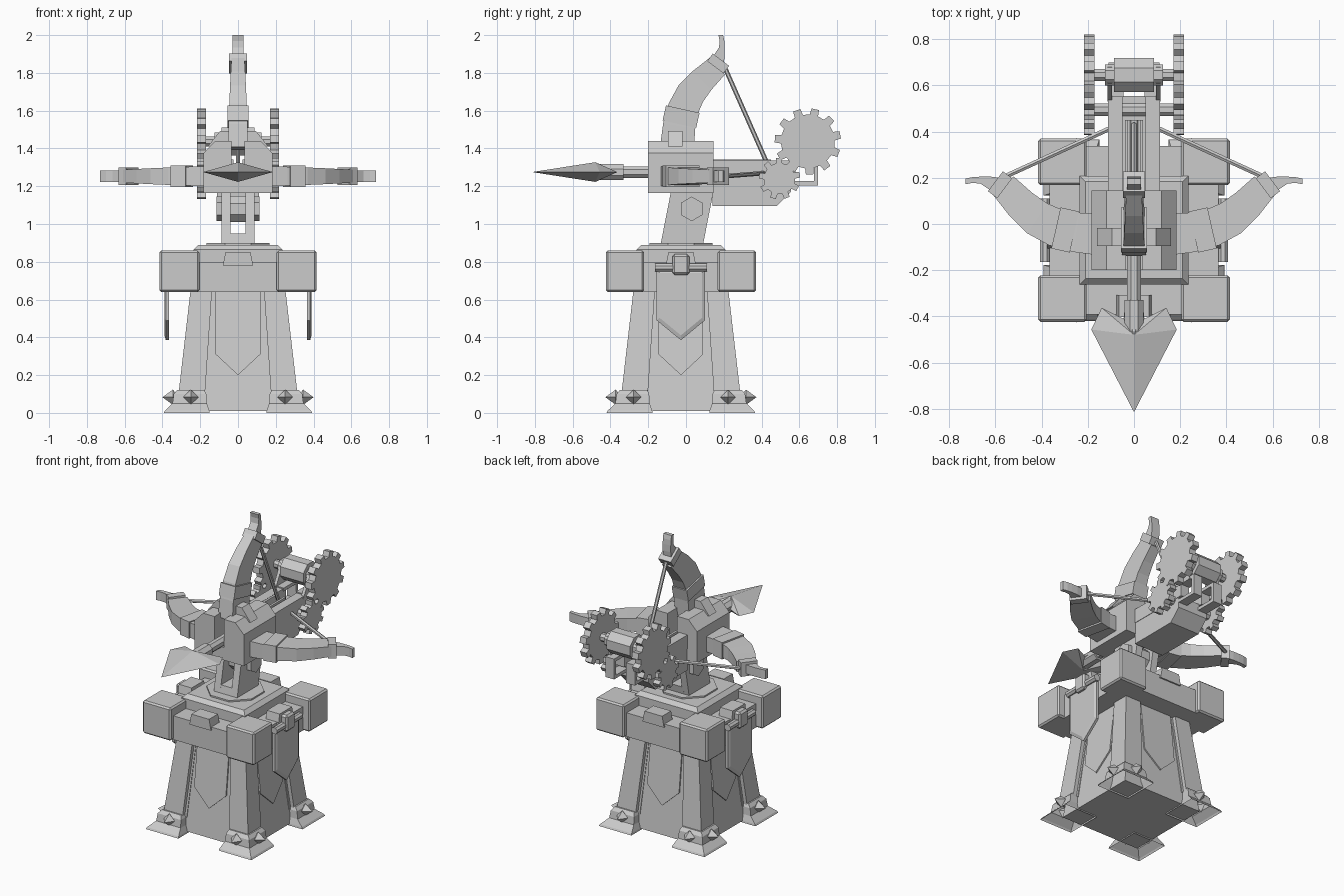
import bpy, bmesh, math
from mathutils import Vector

if "Cube" in bpy.data.objects:
    bpy.data.objects.remove(bpy.data.objects["Cube"])

grey = bpy.data.materials.new("plain_grey")
grey.diffuse_color = (0.6, 0.6, 0.6, 1)
grey.use_nodes = True
grey.node_tree.nodes["Principled BSDF"].inputs["Base Color"].default_value = grey.diffuse_color
CY = -0.027  # tower centre in y


def make(name, verts, faces):
    me = bpy.data.meshes.new(name)
    me.from_pydata([tuple(v) for v in verts], [], faces)
    bm = bmesh.new()
    bm.from_mesh(me)
    bmesh.ops.recalc_face_normals(bm, faces=bm.faces)
    bm.to_mesh(me)
    bm.free()
    me.materials.append(grey)
    ob = bpy.data.objects.new(name, me)
    bpy.context.collection.objects.link(ob)
    return ob


def loft(name, rings, caps=(True, True)):
    """Skin a list of equal sized rings."""
    n = len(rings[0])
    faces = [(k*n+i, k*n+(i+1) % n, (k+1)*n+(i+1) % n, (k+1)*n+i)
             for k in range(len(rings)-1) for i in range(n)]
    if caps[0]:
        faces.append(tuple(range(n)))
    if caps[1]:
        faces.append(tuple(range((len(rings)-1)*n, len(rings)*n)))
    return make(name, [v for r in rings for v in r], faces)


def rect(x0, x1, y0, y1, z):
    return [(x0, y0, z), (x1, y0, z), (x1, y1, z), (x0, y1, z)]


def box(name, x0, x1, y0, y1, z0, z1, bevel=0, open_bottom=False):
    ob = loft(name, [rect(x0, x1, y0, y1, z0), rect(x0, x1, y0, y1, z1)], (not open_bottom, True))
    if bevel:
        m = ob.modifiers.new("soft_edges", 'BEVEL')
        m.width, m.segments = bevel, 1
    return ob


def prism_x(name, yz, x0, x1):
    return loft(name, [[(x, y, z) for y, z in yz] for x in (x0, x1)])


def prism_y(name, xz, y0, y1):
    return loft(name, [[(x, y, z) for x, z in xz] for y in (y0, y1)])


def rod(name, a, b, r, n=8):
    a, b = Vector(a), Vector(b)
    q = (b-a).to_track_quat('Z', 'Y')
    ring = [q @ Vector((r*math.cos(t), r*math.sin(t), 0))
            for t in [(i+0.5)*math.tau/n for i in range(n)]]
    return loft(name, [[a+p for p in ring], [b+p for p in ring]])


def quarter(fn):
    """Run fn once per tower side with a turn about the tower axis."""
    for k in range(4):
        c, s = [(1, 0), (0, 1), (-1, 0), (0, -1)][k]
        fn(lambda p: (c*p[0]-s*p[1], CY+s*p[0]+c*p[1], p[2]), k)


# --- tower body
loft("tower_wall", [rect(-h, h, CY-h, CY+h, z) for h, z in ((0.295, 0.01), (0.222, 0.66))])


def tower_side(t, k):
    # wall pennant, following the slope of the wall
    wall = lambda z: -(0.295 - 0.073*(z-0.01)/0.65)
    out = [(-0.118, 0.66), (0.118, 0.66), (0.118, 0.31), (0, 0.2), (-0.118, 0.31)]
    loft("wall_pennant", [[t((x, wall(z)-d, z)) for x, z in out] for d in (-0.01, 0.009)])
    # corner leg with foot
    leg = [(0.175, 0.315, 0.10), (0.137, 0.25, 0.66)]
    sq = lambda a, b, z: [t((a, -a, z)), t((b, -a, z)), t((b, -b, z)), t((a, -b, z))]
    loft("leg", [sq(*s) for s in leg])
    loft("leg_inner_edge", [sq(0.16, 0.29, 0.1), sq(0.125, 0.225, 0.66)])
    loft("foot", [sq(0.15, 0.393, 0), sq(0.152, 0.387, 0.012), sq(0.165, 0.347, 0.05),
                  sq(0.168, 0.34, 0.10), sq(0.178, 0.322, 0.122)], (False, True))
    # foot studs on the two outer faces
    for flip in (False, True):
        f = (lambda p: t((-p[1], -p[0], p[2]))) if flip else t
        c, z, r = 0.25, 0.083, 0.04
        v = [(c-r, -0.345, z), (c, -0.345, z+r), (c+r, -0.345, z), (c, -0.345, z-r),
             (c, -0.40, z), (c, -0.31, z)]
        make("foot_stud", [f(p) for p in v],
             [(i, (i+1) % 4, e) for i in range(4) for e in (4, 5)])
    # parapet beam, merlon and corner steps
    bar = lambda n, x0, x1, y0, y1, z0, z1, sl=0: loft(n, [
        [t((x0, y0, z0)), t((x1, y0, z0)), t((x1, y1, z0)), t((x0, y1, z0))],
        [t((x0+sl, y0, z1)), t((x1-sl, y0, z1)), t((x1-sl, y1, z1)), t((x0+sl, y1, z1))]])
    bar("parapet_beam", -0.25, 0.25, -0.365, -0.22, 0.64, 0.80)
    bar("merlon", -0.08, 0.08, -0.375, -0.28, 0.78, 0.853, 0.014)


quarter(tower_side)
for sx in (-1, 1):
    for sy in (-1, 1):
        xs = sorted((sx*0.205, sx*0.415))
        ys = sorted((CY+sy*0.195, CY+sy*0.397))
        box("corner_block", *xs, *ys, 0.64, 0.86, 0.01)

# --- platform and turntable
box("platform_floor", -0.33, 0.33, CY-0.33, CY+0.33, 0.65, 0.79)
loft("platform_step", [rect(-h, h, CY-h, CY+h, z) for h, z in ((0.235, 0.78), (0.235, 0.865), (0.21, 0.89))])
rod("turntable", (0, CY, 0.88), (0, CY, 0.9), 0.18, 8)

# --- hanging shields on both flanks
for s in (-1, 1):
    pts = [(-0.155, 0.76), (0.10, 0.76), (0.10, 0.49), (CY, 0.385), (-0.155, 0.49)]
    inner = [(CY+(y-CY)*0.88, 0.6+(z-0.6)*0.88) for y, z in pts]
    loft("hanging_shield", [[(s*0.365, y, z) for y, z in pts], [(s*0.382, y, z) for y, z in pts],
                            [(s*0.39, y, z) for y, z in inner]])
    rod("shield_roll", (s*0.385, -0.165, 0.77), (s*0.385, 0.11, 0.77), 0.023, 8)
    box("shield_clip", *sorted((s*0.34, s*0.415)), CY-0.045, CY+0.045, 0.73, 0.84, 0.012)

# --- leaning fork that carries the weapon
lean = lambda z: (z-0.89)*0.2
for s in (-1, 1):
    prism_x("fork_plate", [(-0.135, 0.89), (0.09, 0.89), (0.147, 1.18), (-0.078, 1.18)], s*0.04, s*0.087)
    rod("pivot_nut", (s*0.08, 0.03, 1.08), (s*0.115, 0.03, 1.08), 0.065, 6)
prism_x("fork_foot", [(-0.135, 0.89), (0.09, 0.89), (0.102, 0.95), (-0.123, 0.95)], -0.05, 0.05)
rod("pivot_axle", (-0.05, 0.03, 1.08), (0.05, 0.03, 1.08), 0.075, 8)

# --- head block with chamfered top and central groove
half = [(0.035, 1.25), (0.035, 1.44), (0.12, 1.44), (0.183, 1.375), (0.183, 1.165)]
prism_y("head_block", half + [(-x, z) for x, z in reversed(half)], -0.2, 0.145)
prism_y("head_strap", [(-0.16, 1.41), (-0.095, 1.493), (0.095, 1.493), (0.16, 1.41)], -0.095, -0.018)

# --- three bow arms: one upright, one each side
line = [(0.13, -0.048, 0.09, 0.054), (0.25, -0.036, 0.086, 0.05), (0.34, -0.015, 0.082, 0.046),
        (0.42, 0.025, 0.078, 0.042), (0.49, 0.085, 0.07, 0.038), (0.565, 0.165, 0.06, 0.034)]


def section(p, d, h, w):
    n = Vector((-d[1], d[0])).normalized()
    return [(p[0]+n[0]*a*h, p[1]+n[1]*a*h, b*w) for a, b in ((1, 1), (1, -1), (-1, -1), (-1, 1))]


maps = {"upper": lambda p: (p[2], p[1], 1.27+p[0]),
        "right": lambda p: (p[0], p[1], 1.253+p[2]),
        "left": lambda p: (-p[0], p[1], 1.253+p[2])}
for side, f in maps.items():
    rings = []
    for i, (r, y, h, w) in enumerate(line):
        a, b = line[max(i-1, 0)], line[min(i+1, 5)]
        rings.append([f(p) for p in section((r, y), (b[0]-a[0], b[1]-a[1]), h, w)])
    loft(side + "_bow_arm", rings)
    for n, a, b, h, w in (("arm_band", (0.258, -0.035), (0.338, -0.017), 0.091, 0.056),
                          ("tip_band", (0.56, 0.155), (0.6, 0.185), 0.054, 0.047)):
        d = (b[0]-a[0], b[1]-a[1])
        loft(side + "_" + n, [[f(p) for p in section(q, d, h, w)] for q in (a, b)])
    tip = [(0.58, 0.125, 0.2), (0.62, 0.145, 0.205), (0.665, 0.175, 0.205), (0.70, 0.178, 0.203), (0.73, 0.172, 0.196)]
    loft(side + "_bow_tip", [[f(p) for p in ((r, a, w), (r, b, w), (r, b, -w), (r, a, -w))]
                             for r, a, b in tip for w in (0.03,)])
    end = (0, 0.43, 1.32) if side == "upper" else (math.copysign(0.08, f((1, 0, 0))[0]), 0.425, 1.27)
    rod(side + "_bow_string", f((0.56, 0.205, 0)), end, 0.012, 6)

# --- bolt: shaft, collar and broad head
rod("bolt_shaft", (0, -0.45, 1.275), (0, 0.45, 1.275), 0.033, 8)
rod("bolt_collar", (0, -0.48, 1.275), (0, -0.33, 1.275), 0.045, 8)
edge = [(0.185, -0.457), (0.14, -0.363), (0.045, -0.41), (0.04, -0.36)]
edge = [(0, -0.815)] + edge + [(-x, y) for x, y in reversed(edge)]
n = len(edge)
make("bolt_head", [(x, y, 1.275) for x, y in edge] + [(0, -0.48, 1.327), (0, -0.48, 1.223)],
     [(i, (i+1) % n, n+k) for i in range(n) for k in (0, 1)])

# --- stock behind the head with its rails
prism_x("stock", [(0.14, 1.25), (0.14, 1.095), (0.48, 1.095), (0.555, 1.17), (0.555, 1.25)], -0.11, 0.11)
box("bolt_groove_bed", -0.04, 0.04, 0.14, 0.45, 1.24, 1.30)
for s in (-1, 1):
    box("stock_rail", *sorted((s*0.05, s*0.113)), 0.14, 0.58, 1.24, 1.335)
    box("string_guide", *sorted((s*0.025, s*0.04)), 0.14, 0.45, 1.29, 1.342)
    # open loop at the tail
    xs = sorted((s*0.045, s*0.11))
    for z in (1.205, 1.32):
        box("tail_loop_bar", *xs, 0.55, 0.70, z, z+0.022)
    box("tail_loop_end", *xs, 0.678, 0.70, 1.205, 1.342)
    # roller bracket
    prism_x("roller_bracket", [(0.53, 1.32), (0.66, 1.32), (0.68, 1.47), (0.61, 1.47)], s*0.095, s*0.115)


# --- winch gears and roller
def gear(name, y, z, r0, r1, teeth, x0, x1):
    pts = []
    for i in range(teeth):
        for k, r in ((-0.28, r0), (-0.2, r1), (0.2, r1), (0.28, r0)):
            a = (i+k)*math.tau/teeth + 0.2
            pts.append((y+r*math.cos(a), z+r*math.sin(a)))
    prism_x(name, pts, x0, x1)


for s in (-1, 1):
    gear("large_gear", 0.645, 1.437, 0.143, 0.176, 11, s*0.17, s*0.217)
    gear("small_gear", 0.495, 1.24, 0.083, 0.11, 9, s*0.17, s*0.217)
    rod("roller_flange", (s*0.08, 0.645, 1.437), (s*0.125, 0.645, 1.437), 0.05, 8)
rod("winch_roller", (-0.087, 0.645, 1.437), (0.087, 0.645, 1.437), 0.08, 8)
rod("large_axle", (-0.18, 0.645, 1.437), (0.18, 0.645, 1.437), 0.028, 8)
rod("small_axle", (-0.18, 0.495, 1.24), (0.18, 0.495, 1.24), 0.03, 8)
